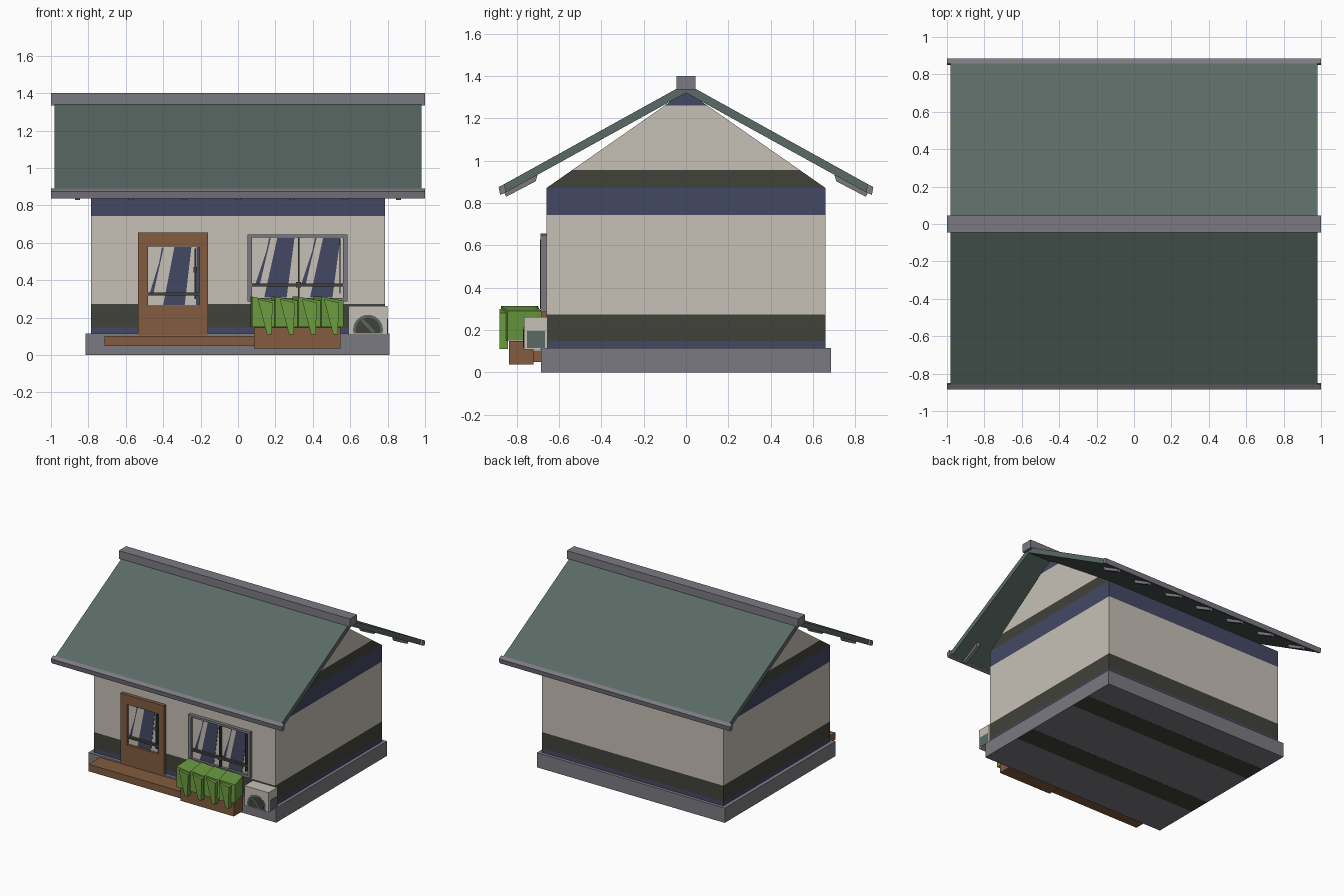
import bpy, bmesh, math
from mathutils import Matrix, Vector

cube = bpy.data.objects.get("Cube")
if cube:
    bpy.data.objects.remove(cube, do_unlink=True)


def material(name, *rgb):
    lin = [((c / 255 + 0.055) / 1.055) ** 2.4 for c in rgb] + [1]
    m = bpy.data.materials.new(name)
    m.use_nodes = True
    m.diffuse_color = lin
    m.node_tree.nodes["Principled BSDF"].inputs["Base Color"].default_value = lin
    return m


cream = material("cream plaster", 199, 193, 182)
dark = material("dark charcoal", 66, 66, 59)
blue = material("slate blue", 68, 73, 100)
grey = material("stone grey", 124, 122, 130)
green = material("roof green", 90, 106, 101)
brown = material("wood brown", 131, 92, 64)
leaf = material("leaf green", 108, 156, 64)


def finish(name, bm, *mats):
    bmesh.ops.recalc_face_normals(bm, faces=bm.faces)
    mesh = bpy.data.meshes.new(name)
    bm.to_mesh(mesh)
    bm.free()
    for m in mats:
        mesh.materials.append(m)
    ob = bpy.data.objects.new(name, mesh)
    bpy.context.collection.objects.link(ob)
    return ob


def add_box(bm, x, y, z):
    """Box from (low, high) pairs."""
    size = [b - a for a, b in (x, y, z)]
    mid = [(a + b) / 2 for a, b in (x, y, z)]
    mat = Matrix.Translation(mid) @ Matrix.Diagonal(size + [1])
    return bmesh.ops.create_cube(bm, size=1, matrix=mat)["verts"]


def box(name, x, y, z, mat):
    bm = bmesh.new()
    add_box(bm, x, y, z)
    return finish(name, bm, mat)


def add_prism(bm, pts, axis, a, b):
    """Extrude a profile: (y, z) points along x, or (x, z) points along y."""
    place = (lambda p, t: (t, *p)) if axis == "x" else (lambda p, t: (p[0], t, p[1]))
    low, high = ([bm.verts.new(place(p, t)) for p in pts] for t in (a, b))
    bm.faces.new(low)
    bm.faces.new(high)
    for i in range(len(pts)):
        j = (i + 1) % len(pts)
        bm.faces.new((low[i], low[j], high[j], high[i]))


def prism(name, pts, axis, a, b, mat):
    bm = bmesh.new()
    add_prism(bm, pts, axis, a, b)
    return finish(name, bm, mat)


# Foundation slab with two dark runners under it
box("foundation", (-0.815, 0.81), (-0.685, 0.685), (0, 0.115), grey)
for i, y in enumerate((0.37, -0.245)):
    box(f"underside_runner_{i}", (-0.81, 0.805), (y - 0.085, y + 0.085), (-0.001, 0.004), dark)

# Gabled walls, cut into colour bands by height
bm = bmesh.new()
add_prism(bm, [(-0.66, 0.11), (0.66, 0.11), (0.66, 0.87), (0, 1.33), (-0.66, 0.87)],
          "x", -0.785, 0.785)
bands = [(0.148, 2), (0.273, 1), (0.742, 0), (0.871, 2), (0.955, 1), (1.26, 0), (9, 2)]
for top, _ in bands[:-1]:
    geom = bm.verts[:] + bm.edges[:] + bm.faces[:]
    bmesh.ops.bisect_plane(bm, geom=geom, plane_co=(0, 0, top), plane_no=(0, 0, 1))
for f in bm.faces:
    z = f.calc_center_median().z
    f.material_index = next(i for top, i in bands if z < top)
finish("walls", bm, cream, dark, blue)

# Roof sheet, ridge beam, eave boards and rafter tails
prism("roof", [(-0.875, 0.88), (0, 1.364), (0.875, 0.88), (0.86, 0.845), (0, 1.32), (-0.86, 0.845)],
      "x", -0.98, 0.98, green)
box("ridge_beam", (-1, 1), (-0.045, 0.045), (1.335, 1.4), grey)
for side, label in ((-1, "front"), (1, "back")):
    prism(f"{label}_eave_board", [(side * y, z) for y, z in
          ((0.85, 0.85), (0.878, 0.838), (0.885, 0.875), (0.857, 0.89))], "x", -1, 1, grey)
    bm = bmesh.new()
    for i in range(-3, 4):
        x = i * 0.286
        add_prism(bm, [(side * y, z) for y, z in
                  ((0.70, 0.935), (0.86, 0.85), (0.85, 0.829), (0.71, 0.902))],
                  "x", x - 0.014, x + 0.014)
    finish(f"{label}_rafter_tails", bm, grey)


# Framed openings on the front wall
def opening(name, outer, inner, mat):
    x0, x1, z0, z1 = outer
    a, b, c, d = inner
    depth = (-0.687, -0.655)
    bm = bmesh.new()
    for xs, zs in (((x0, a), (z0, z1)), ((b, x1), (z0, z1)), ((a, b), (z0, c)), ((a, b), (d, z1))):
        add_box(bm, xs, depth, zs)
    finish(f"{name}_frame", bm, mat)
    box(f"{name}_pane", (a, b), (-0.668, -0.655), (c, d), cream)


def streak(name, x, width, lean, z0, z1):
    """Slanted reflection on a pane."""
    prism(name, [(x, z0), (x + width, z0), (x + width + lean * 0.6, z1), (x + lean, z1)],
          "y", -0.671, -0.667, blue)


def bars(name, *rects):
    bm = bmesh.new()
    for xs, zs in rects:
        add_box(bm, xs, (-0.69, -0.667), zs)
    finish(name, bm, dark)


opening("door", (-0.535, -0.16, 0.105, 0.655), (-0.48, -0.205, 0.265, 0.58), brown)
streak("door_thin_streak", -0.472, 0.02, 0.075, 0.33, 0.575)
streak("door_wide_streak", -0.40, 0.115, 0.06, 0.267, 0.578)
streak("door_edge_streak", -0.225, 0.018, 0.003, 0.267, 0.578)
bars("door_bars", ((-0.48, -0.205), (0.318, 0.333)), ((-0.232, -0.224), (0.30, 0.57)),
     ((-0.238, -0.218), (0.44, 0.47)))

opening("window", (0.05, 0.585, 0.285, 0.645), (0.075, 0.562, 0.305, 0.628), grey)
for i, x in enumerate((0.08, 0.325)):
    streak(f"window_thin_streak_{i}", x + 0.01, 0.025, 0.085, 0.37, 0.625)
    streak(f"window_wide_streak_{i}", x + 0.06, 0.12, 0.07, 0.307, 0.626)
bars("window_bars", ((0.075, 0.562), (0.367, 0.383)), ((0.32, 0.328), (0.305, 0.628)),
     ((0.542, 0.549), (0.33, 0.62)), ((0.31, 0.338), (0.36, 0.39)))

# Porch step and planter box
box("porch_step", (-0.715, 0.1), (-0.825, -0.68), (0.048, 0.103), brown)
box("planter", (0.085, 0.548), (-0.835, -0.72), (0.036, 0.148), brown)

# Leafy clumps with pointed tips hanging over the planter
bm = bmesh.new()
for i in range(4):
    x = 0.07 + i * 0.118
    verts = add_box(bm, (x, x + 0.122), (-0.862, -0.695), (0.15, 0.312))
    pivot = Vector((x + 0.06, -0.78, 0.24))
    bmesh.ops.rotate(bm, verts=verts, cent=pivot,
                     matrix=Matrix.Rotation(math.radians(3 + 4 * i), 3, "Z"))
    for v in verts:
        if v.co.z > 0.2 and v.co.x > pivot.x:
            v.co.z -= 0.022
    tip = x + 0.09
    add_prism(bm, [(tip - 0.055, 0.30), (tip + 0.025, 0.28), (tip + 0.02, 0.11), (tip - 0.005, 0.11)],
              "y", -0.882, -0.84)
finish("planter_leaves", bm, leaf)

# Outdoor cooling unit with a fan grille
box("cooling_unit", (0.59, 0.80), (-0.765, -0.655), (0.108, 0.262), cream)


def half_disc(name, radius, y, mat):
    pts = [(0.695 + radius * math.cos(t), max(0.112, 0.135 + radius * math.sin(t)))
           for t in (math.radians(a) for a in range(-15, 196, 15))]
    prism(name, pts, "y", y, -0.764, mat)


half_disc("fan_rim", 0.08, -0.767, green)
half_disc("fan_grille", 0.066, -0.769, dark)
prism("fan_blade", [(0.655, 0.185), (0.67, 0.192), (0.735, 0.125), (0.72, 0.118)],
      "y", -0.771, -0.764, green)
box("side_grille", (0.797, 0.803), (-0.75, -0.665), (0.115, 0.195), green)
